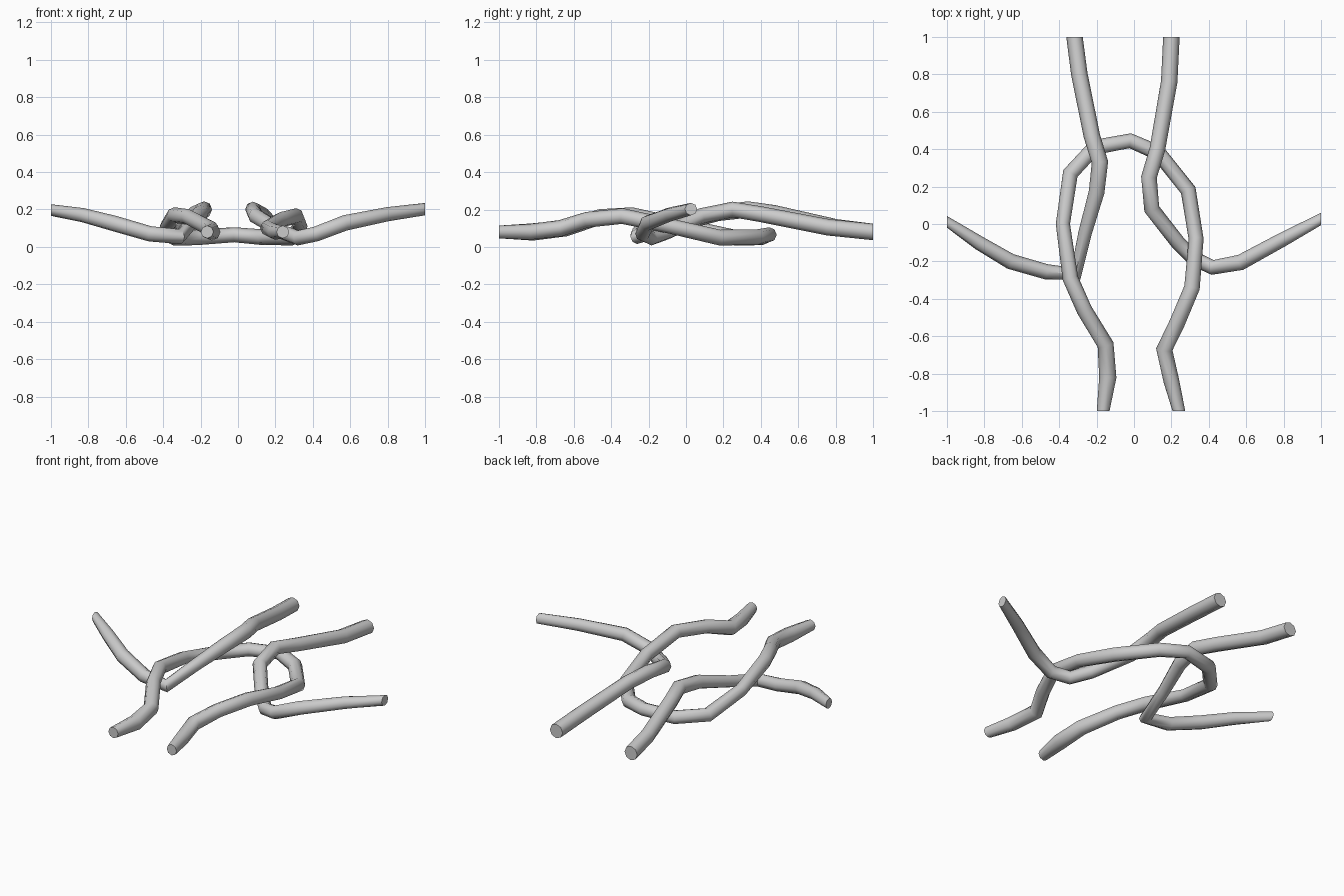
import bpy, bmesh, math
from mathutils import Vector

SIDES = 8

def strand(name, path, start_dir, end_dir):
    """Sweep an octagonal tube along (x, y, z, radius); the end cuts follow the given axes."""
    pts = [Vector(p[:3]) for p in path]
    bm = bmesh.new()
    rings = []
    for i, p in enumerate(pts):
        if i == 0:
            t = Vector(start_dir)
        elif i == len(pts) - 1:
            t = Vector(end_dir)
        else:
            t = (p - pts[i - 1]).normalized() + (pts[i + 1] - p).normalized()
        t.normalize()
        side = t.cross(Vector((0, 0, 1))).normalized()
        up = side.cross(t)
        r = path[i][3]
        rings.append([bm.verts.new(p + r * (side * math.cos(a) + up * math.sin(a)))
                      for a in (2 * math.pi * k / SIDES for k in range(SIDES))])
    for a, b in zip(rings, rings[1:]):
        for k in range(SIDES):
            n = (k + 1) % SIDES
            bm.faces.new((a[k], a[n], b[n], b[k]))
    bm.faces.new(rings[0])
    bm.faces.new(rings[-1])
    bmesh.ops.recalc_face_normals(bm, faces=bm.faces)
    me = bpy.data.meshes.new(name)
    bm.to_mesh(me)
    bm.free()
    ob = bpy.data.objects.new(name, me)
    bpy.context.collection.objects.link(ob)
    bpy.context.view_layer.objects.active = ob
    ob.select_set(True)
    bpy.ops.object.shade_smooth_by_angle(angle=math.radians(50))
    ob.select_set(False)

# Central loop: up the left side, over the top, down the right
strand("centre_loop", [
    (-0.165, -1.00, 0.080, .034), (-0.140, -0.82, 0.080, .046), (-0.152, -0.645, 0.100, .044),
    (-0.265, -0.46, 0.160, .042), (-0.340, -0.29, 0.170, .042), (-0.380, 0.00, 0.110, .038),
    (-0.340, 0.27, 0.048, .042), (-0.210, 0.41, 0.052, .042), (-0.020, 0.445, 0.065, .040),
    (0.130, 0.38, 0.052, .042), (0.290, 0.18, 0.050, .042), (0.332, -0.08, 0.110, .040),
    (0.310, -0.34, 0.165, .042), (0.230, -0.53, 0.145, .042), (0.162, -0.67, 0.100, .044),
    (0.200, -0.84, 0.080, .042), (0.240, -1.00, 0.080, .034)], (0, 1, 0), (0, -1, 0))

# Left strand: from the back, over the loop, under it and out to the left
strand("left_strand", [
    (-0.318, 1.00, 0.080, .044), (-0.292, 0.80, 0.105, .044), (-0.225, 0.47, 0.180, .044),
    (-0.182, 0.33, 0.200, .044), (-0.200, 0.17, 0.180, .042), (-0.262, -0.05, 0.115, .036),
    (-0.310, -0.265, 0.055, .040), (-0.470, -0.255, 0.070, .041), (-0.660, -0.200, 0.125, .042),
    (-0.830, -0.100, 0.170, .038), (-1.00, 0.012, 0.197, .031)], (0, -1, 0), (-1, 0, 0))

# Right strand: from the back, over the loop, under it and out to the right
strand("right_strand", [
    (0.200, 1.00, 0.080, .044), (0.188, 0.76, 0.105, .044), (0.125, 0.40, 0.175, .042),
    (0.080, 0.25, 0.200, .042), (0.095, 0.08, 0.165, .042), (0.235, -0.100, 0.080, .040),
    (0.320, -0.185, 0.048, .040), (0.420, -0.232, 0.070, .040), (0.570, -0.205, 0.128, .042),
    (0.800, -0.080, 0.175, .038), (1.00, 0.027, 0.202, .033)], (0, -1, 0), (1, 0, 0))
